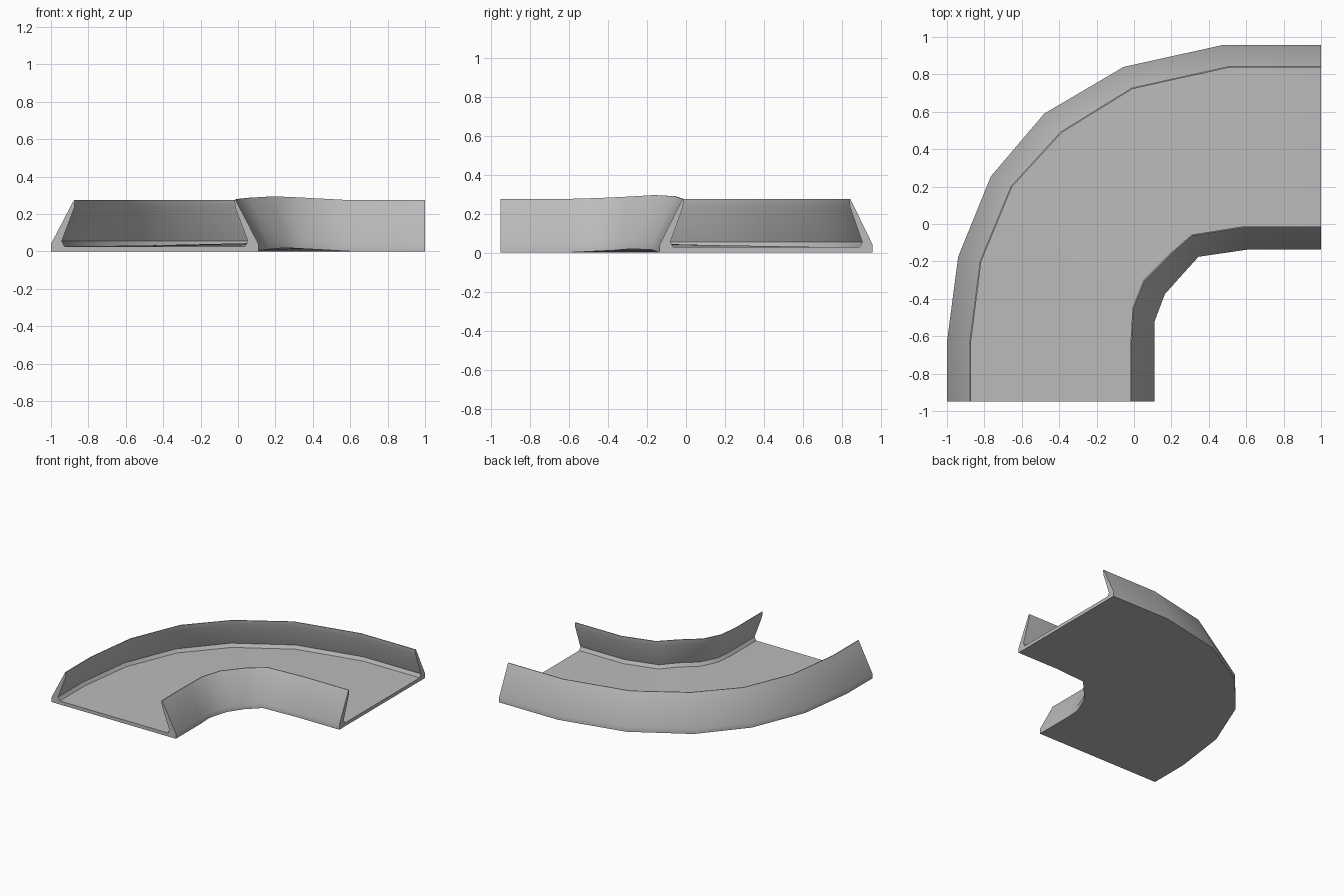
import bpy
import bmesh
import math
from mathutils import Vector

default_cube = bpy.data.objects.get("Cube")
if default_cube:
    bpy.data.objects.remove(default_cube, do_unlink=True)


def make_material(name, rgb):
    material = bpy.data.materials.new(name)
    material.use_nodes = True
    colour = (*rgb, 1.0)
    material.diffuse_color = colour
    material.node_tree.nodes["Principled BSDF"].inputs["Base Color"].default_value = colour
    return material


# Plan paths of the foot and rim of each wall, from the front end to the side end
outer_foot = [(-1, -.95), (-1, -.63), (-.94, -.175), (-.765, .255),
              (-.48, .59), (-.055, .84), (.475, .957), (1, .957)]
outer_rim = [(-.875, -.95), (-.875, -.63), (-.82, -.2), (-.655, .2),
             (-.39, .49), (-.01, .725), (.51, .84), (1, .84)]
inner_foot = [(.11, -.95), (.11, -.63), (.11, -.52), (.165, -.375),
              (.25, -.28), (.345, -.175), (.62, -.135), (1, -.135)]
inner_rim = [(-.015, -.95), (-.015, -.63), (-.005, -.45), (.055, -.3),
             (.19, -.165), (.31, -.06), (.59, -.015), (1, -.015)]
inner_lift = [0, 0, .005, .012, .02, .015, 0, 0]

# Wall section: share of the way from foot to rim, and height
wall_section = [(0, 0), (0, .04), (.98, .275), (1.03, .275),
                (1.0, .235), (.46, .055), (.58, .028)]


def wall_points(foot, rim, lift):
    """Section points of one wall at one station, underside first."""
    foot, rim = Vector(foot), Vector(rim)
    return [(*foot.lerp(rim, share), height + lift) if share <= 1
            else (*(foot + (rim - foot) * share), height + lift)
            for share, height in wall_section]


def build_channel(name, material):
    """Sweep the closed channel section along the bend and cap both ends."""
    bm = bmesh.new()
    rings = []
    for o_foot, o_rim, i_foot, i_rim, lift in zip(
            outer_foot, outer_rim, inner_foot, inner_rim, inner_lift):
        section = wall_points(o_foot, o_rim, 0)
        section += reversed(wall_points(i_foot, i_rim, lift))
        rings.append([bm.verts.new(point) for point in section])
    count = len(rings[0])
    for ring, following in zip(rings, rings[1:]):
        for i in range(count):
            j = (i + 1) % count
            bm.faces.new((ring[i], ring[j], following[j], following[i]))
    # End caps: quads pair the two walls, leaving the channel open
    half = len(wall_section)
    for ring in (rings[0], rings[-1]):
        outer, inner = ring[:half], ring[:half - 1:-1]
        for wall in (outer, inner):
            bm.faces.new((wall[0], wall[1], wall[5], wall[6]))
            bm.faces.new(wall[1:6])
        bm.faces.new((outer[0], outer[6], inner[6], inner[0]))
    bmesh.ops.recalc_face_normals(bm, faces=bm.faces)
    mesh = bpy.data.meshes.new(name)
    bm.to_mesh(mesh)
    bm.free()
    mesh.materials.append(material)
    channel = bpy.data.objects.new(name, mesh)
    bpy.context.collection.objects.link(channel)
    return channel


# Curved channel
grey = make_material("plain grey", (.5, .5, .5))
channel = build_channel("curved_channel", grey)
bpy.ops.object.select_all(action="DESELECT")
channel.select_set(True)
bpy.context.view_layer.objects.active = channel
bpy.ops.object.shade_smooth_by_angle(angle=math.radians(40))
